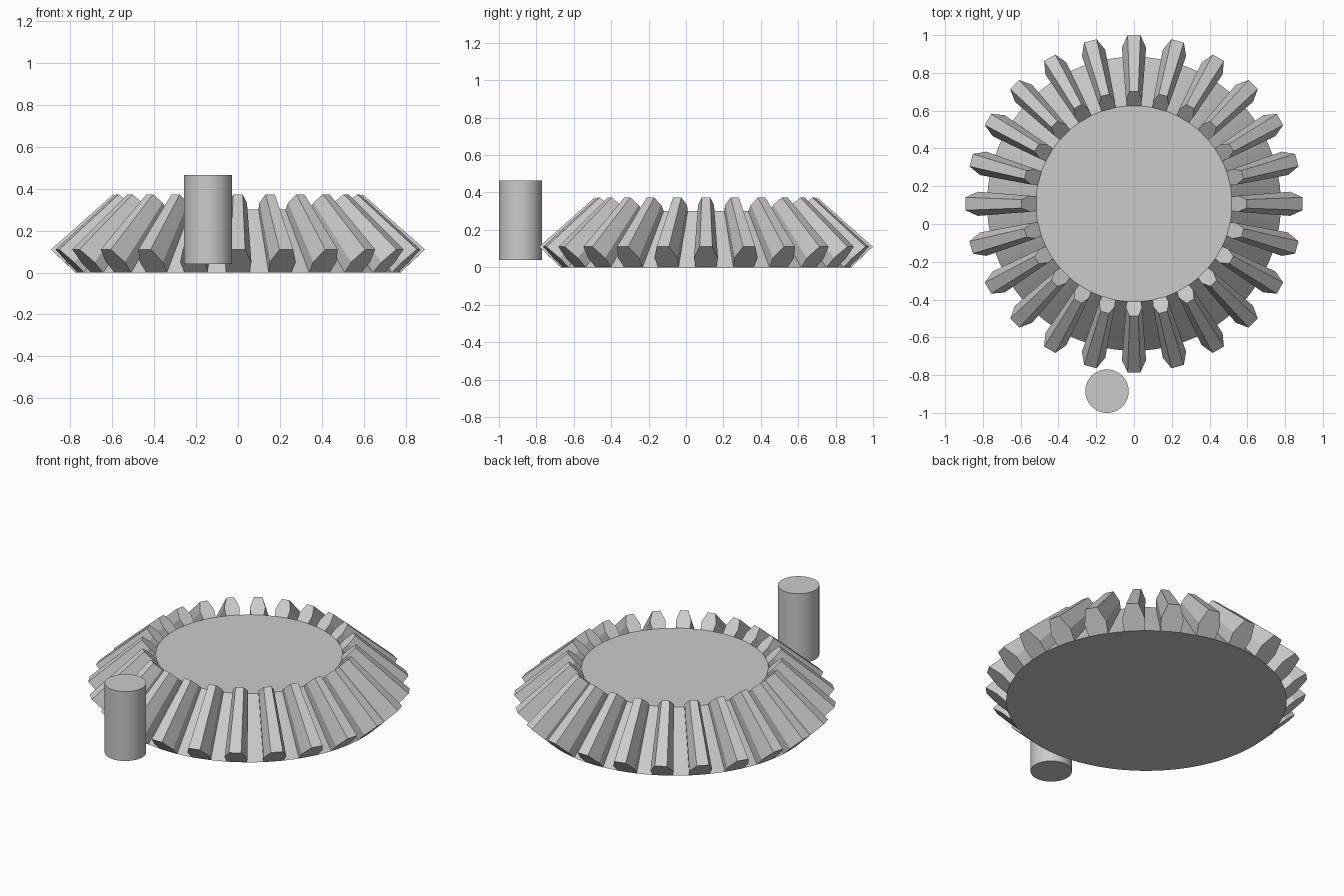
import bpy, bmesh, math
from mathutils import Matrix, Vector

cube = bpy.data.objects.get("Cube")
if cube:
    bpy.data.objects.remove(cube, do_unlink=True)

GEAR_CENTRE = Vector((0, 0.107, 0))
TEETH = 24
ROOT_R, TIP_R, TIP_Z = 0.778, 0.893, 0.11
APEX = Vector((0, 0, 0.9))      # point where all the tooth lines meet
INNER = 2 / 3                   # inner end of a tooth relative to its outer end

grey = bpy.data.materials.new("light grey")
grey.use_nodes = True
colour = (0.6, 0.6, 0.6, 1)
grey.diffuse_color = colour
grey.node_tree.nodes["Principled BSDF"].inputs["Base Color"].default_value = colour


def finish(name, bm, location, smooth=False):
    bmesh.ops.recalc_face_normals(bm, faces=bm.faces)
    mesh = bpy.data.meshes.new(name)
    bm.to_mesh(mesh)
    bm.free()
    mesh.materials.append(grey)
    obj = bpy.data.objects.new(name, mesh)
    obj.location = location
    bpy.context.collection.objects.link(obj)
    if smooth:
        bpy.ops.object.select_all(action="DESELECT")
        obj.select_set(True)
        bpy.context.view_layer.objects.active = obj
        bpy.ops.object.shade_smooth_by_angle(angle=math.radians(30))
    return obj


def round_part(name, r_low, r_high, z_low, z_high, location, segments):
    bm = bmesh.new()
    bmesh.ops.create_cone(bm, cap_ends=True, segments=segments, radius1=r_low,
                          radius2=r_high, depth=z_high - z_low,
                          matrix=Matrix.Translation((0, 0, (z_low + z_high) / 2)))
    return finish(name, bm, location, True)


# Tapered gear body
round_part("gear_body", ROOT_R, ROOT_R * INNER, 0, APEX.z * (1 - INNER), GEAR_CENTRE, 96)

# Separate upright pin
round_part("pin", 0.115, 0.115, 0.04, 0.465, (-0.143, -0.885, 0), 64)

# Tooth outline: height fraction from root to tip, and half width
outline = [(0, 0.056), (0.45, 0.064), (1, 0.034)]


def outline_point(fraction, half_width):
    r = ROOT_R + fraction * (TIP_R - ROOT_R)
    return Vector((math.sqrt(r * r - half_width ** 2), half_width, fraction * TIP_Z))


outer = [outline_point(f, w) for f, w in outline]
outer += [outline_point(f, -w) for f, w in reversed(outline)]
inner = [APEX.lerp(p, INNER) for p in outer]

# Ring of teeth, each tapering towards the apex
bm = bmesh.new()
for i in range(TEETH):
    turn = Matrix.Rotation(math.tau * i / TEETH, 3, "Z")
    a = [bm.verts.new(turn @ p) for p in outer]
    b = [bm.verts.new(turn @ p) for p in inner]
    bm.faces.new(a)
    bm.faces.new(b)
    for k in range(len(a)):
        n = (k + 1) % len(a)
        bm.faces.new((a[k], a[n], b[n], b[k]))
finish("gear_teeth", bm, GEAR_CENTRE)
